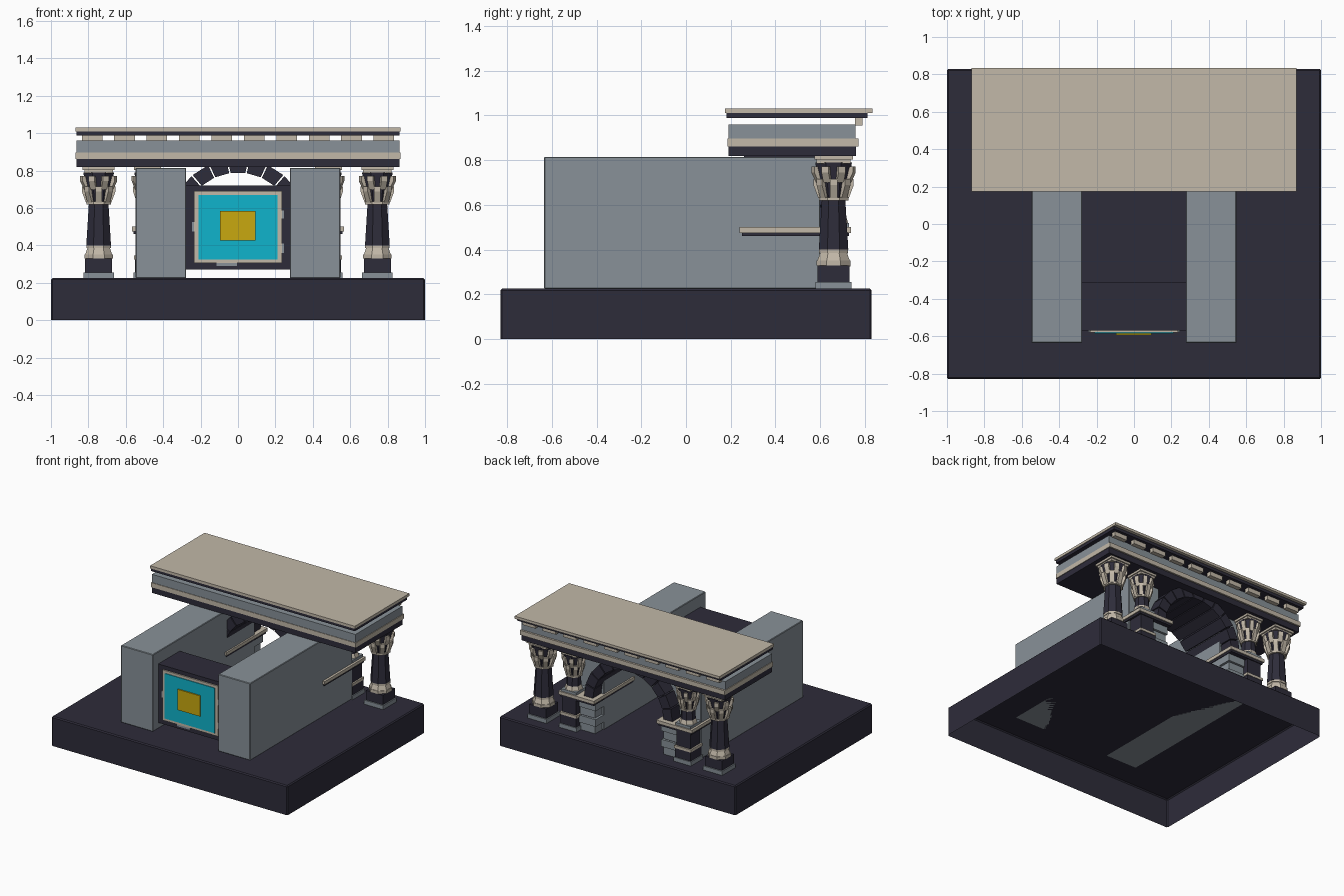
import bpy, bmesh, math
from mathutils import Matrix, Vector

if "Cube" in bpy.data.objects:
    bpy.data.objects.remove(bpy.data.objects["Cube"])

COLOURS = {
    "dark_slate": (0.027, 0.025, 0.042),
    "grey_stone": (0.246, 0.283, 0.314),
    "cream_stone": (0.539, 0.479, 0.392),
    "teal_screen": (0.005, 0.456, 0.604),
    "gold_yellow": (0.578, 0.392, 0.005),
}
MATS = []
for n, c in COLOURS.items():
    m = bpy.data.materials.new(n)
    m.diffuse_color = (*c, 1)
    m.use_nodes = True
    m.node_tree.nodes["Principled BSDF"].inputs["Base Color"].default_value = m.diffuse_color
    MATS.append(m)
DARK, GREY, CREAM, TEAL, GOLD = range(5)


def finish(name, bm, bevel=0):
    bmesh.ops.recalc_face_normals(bm, faces=bm.faces)
    me = bpy.data.meshes.new(name)
    bm.to_mesh(me)
    bm.free()
    for m in MATS:
        me.materials.append(m)
    ob = bpy.data.objects.new(name, me)
    bpy.context.collection.objects.link(ob)
    if bevel:
        b = ob.modifiers.new("soft_edges", 'BEVEL')
        b.width, b.segments = bevel, 1
    return ob


def paint(verts, mat):
    for f in {f for v in verts for f in v.link_faces}:
        f.material_index = mat


def box(bm, x, y, z, mat):
    """Box from (min, max) ranges on each axis."""
    size = [abs(r[1] - r[0]) for r in (x, y, z)]
    mid = [(r[0] + r[1]) / 2 for r in (x, y, z)]
    mtx = Matrix.Translation(mid) @ Matrix.Diagonal((*size, 1))
    paint(bmesh.ops.create_cube(bm, size=1, matrix=mtx)["verts"], mat)


def block(name, x, y, z, mat, bevel=0):
    bm = bmesh.new()
    box(bm, x, y, z, mat)
    return finish(name, bm, bevel)


def drum(bm, x, y, z0, z1, r0, r1, mat, seg=8):
    """Tapered polygon drum; r is the half width across the flats."""
    k = 1 / math.cos(math.pi / seg)
    mtx = Matrix.Translation((x, y, (z0 + z1) / 2)) @ Matrix.Rotation(math.pi / seg, 4, 'Z')
    paint(bmesh.ops.create_cone(bm, cap_ends=True, segments=seg, radius1=r0 * k, radius2=r1 * k,
                                depth=z1 - z0, matrix=mtx)["verts"], mat)


def prism(bm, pts, vec, mat):
    """Extrude a polygon of 3D points along a vector."""
    f = bm.faces.new([bm.verts.new(p) for p in pts])
    ext = bmesh.ops.extrude_face_region(bm, geom=[f], use_keep_orig=True)["geom"]
    top = [v for v in ext if isinstance(v, bmesh.types.BMVert)]
    bmesh.ops.translate(bm, verts=top, vec=vec)
    paint(list(f.verts) + top, mat)


def square(bm, x, y, z0, z1, h, mat):
    box(bm, (x - h, x + h), (y - h, y + h), (z0, z1), mat)


def leaf(bm, x, y, ang, profile, w, mat):
    """Curled leaf: radius/height profile given a tangential width."""
    out = Vector((math.cos(ang), math.sin(ang), 0))
    tan = Vector((-out.y, out.x, 0))
    pts = [Vector((x, y, z)) + out * r - tan * w / 2 for r, z in profile]
    prism(bm, pts, tan * w, mat)


def capital(bm, x, y, z0, z1, s):
    """Bell with two tiers of curled leaves under a square abacus."""
    h = z1 - z0
    drum(bm, x, y, z0, z0 + .07 * h, .066 * s, .066 * s, CREAM)
    drum(bm, x, y, z0 + .05 * h, z1 - .15 * h, .055 * s, .082 * s, DARK)
    for tier, (zb, zt, rb, rt) in enumerate([(.05, .48, .056, .09), (.4, .76, .066, .1)]):
        for i in range(8):
            zb1, zt1 = z0 + zb * h, z0 + zt * h
            prof = [(rb * s, zb1), ((rb + .012) * s, zb1), (rt * s, zt1 - .14 * h),
                    (rt * s, zt1), ((rt - .016) * s, zt1)]
            leaf(bm, x, y, (i + tier / 2) * math.pi / 4, prof, .034 * s, CREAM)
    square(bm, x, y, z1 - .17 * h, z1 - .09 * h, .076 * s, CREAM)
    square(bm, x, y, z1 - .09 * h, z1, .086 * s, CREAM)


# Base: hollow plinth, open underneath
bm = bmesh.new()
box(bm, (-1, 1), (-.83, .83), (0, .225), DARK)
bmesh.ops.delete(bm, geom=[f for f in bm.faces if f.calc_center_median().z < .01], context='FACES')
finish("base_plinth", bm, .008)

for s in (-1, 1):
    side = "left" if s < 0 else "right"
    # Long side wall
    block(side + "_wall", (s * .277, s * .548), (-.635, .6), (.225, .815), GREY, .004)

    # Free-standing outer column
    bm = bmesh.new()
    cx, cy = s * .745, .66
    square(bm, cx, cy, .225, .256, .081, GREY)
    square(bm, cx, cy, .256, .33, .072, DARK)
    drum(bm, cx, cy, .33, .352, .076, .076, CREAM)
    drum(bm, cx, cy, .352, .385, .072, .06, CREAM)
    drum(bm, cx, cy, .385, .4, .065, .065, CREAM)
    drum(bm, cx, cy, .4, .63, .066, .052, DARK)
    capital(bm, cx, cy, .62, .82, 1)
    finish(side + "_outer_column", bm)

    # Pedestal and short column beside the arch
    bm = bmesh.new()
    cx, cy = s * .485, .665
    square(bm, cx, cy, .225, .256, .074, GREY)
    square(bm, cx, cy, .256, .325, .067, DARK)
    square(bm, cx, cy, .325, .345, .07, CREAM)
    square(bm, cx, cy, .345, .465, .058, DARK)
    square(bm, cx, cy, .5, .52, .064, GREY)
    drum(bm, cx, cy, .52, .55, .06, .05, CREAM)
    drum(bm, cx, cy, .55, .64, .05, .045, DARK)
    capital(bm, cx, cy, .62, .82, .84)
    finish(side + "_inner_column", bm)

    # Stacked jamb stones carrying the arch
    bm = bmesh.new()
    for i in range(4):
        grow = .012 * (i % 2)
        z = .225 + i * .06
        box(bm, (s * (.29 - grow), s * .42), (.58, .685 + grow), (z, z + .055), GREY)
    box(bm, (s * .3, s * .42), (.58, .68), (.225, .465), DARK)
    finish(side + "_jamb", bm)

    # Impost ledge wrapping the pier
    bm = bmesh.new()
    box(bm, (s * .272, s * .558), (.25, .73), (.46, .475), DARK)
    box(bm, (s * .265, s * .566), (.24, .738), (.475, .5), CREAM)
    finish(side + "_impost", bm)

# Arch of separate wedge stones
bm = bmesh.new()
N, r0, r1, zc, gap = 11, .30, .375, .49, .012
for i in range(N):
    a, b = math.pi * i / N + gap, math.pi * (i + 1) / N - gap
    pts = [(r * math.cos(t), .26, zc + r * math.sin(t))
           for r, t in ((r0, a), (r1, a), (r1, b), (r0, b))]
    for p in range(4):
        x, y, z = pts[p]
        pts[p] = (x, y, min(z, .83))
    prism(bm, pts, (0, .44, 0), DARK)
finish("arch_stones", bm)

# Entablature layers
block("architrave", (-.863, .863), (.19, .76), (.818, .862), DARK)
block("cream_band", (-.868, .868), (.186, .772), (.862, .897), CREAM)
block("frieze", (-.863, .863), (.19, .757), (.897, .96), GREY)
bm = bmesh.new()
for i in range(10):
    x = -.78 + i * 1.56 / 9
    box(bm, (x - .055, x + .055), (.755, .79), (.955, .99), CREAM)
finish("cornice_brackets", bm)
block("cornice_underside", (-.863, .863), (.182, .812), (.988, 1.01), DARK)
block("cornice_top", (-.868, .868), (.175, .835), (1.01, 1.03), CREAM)

# Screen cabinet between the walls
block("cabinet", (-.277, .277), (-.57, -.31), (.27, .72), DARK)
bm = bmesh.new()
for s in (-1, 1):
    box(bm, (s * .21, s * .235), (-.58, -.57), (.305, .69), CREAM)
for z in ((.305, .328), (.667, .69)):
    box(bm, (-.235, .235), (-.58, -.57), z, CREAM)
finish("screen_frame", bm)
block("screen_panel", (-.212, .212), (-.585, -.576), (.325, .67), TEAL)
block("screen_emblem", (-.097, .093), (-.594, -.585), (.425, .583), GOLD)
bm = bmesh.new()
for x, z, w, h in ((.232, .565, .014, .022), (.232, .385, .014, .025),
                   (-.232, .5, .014, .025), (-.06, .302, .055, .012)):
    box(bm, (x - w, x + w), (-.577, -.57), (z - h, z + h), GREY)
finish("frame_clips", bm)
